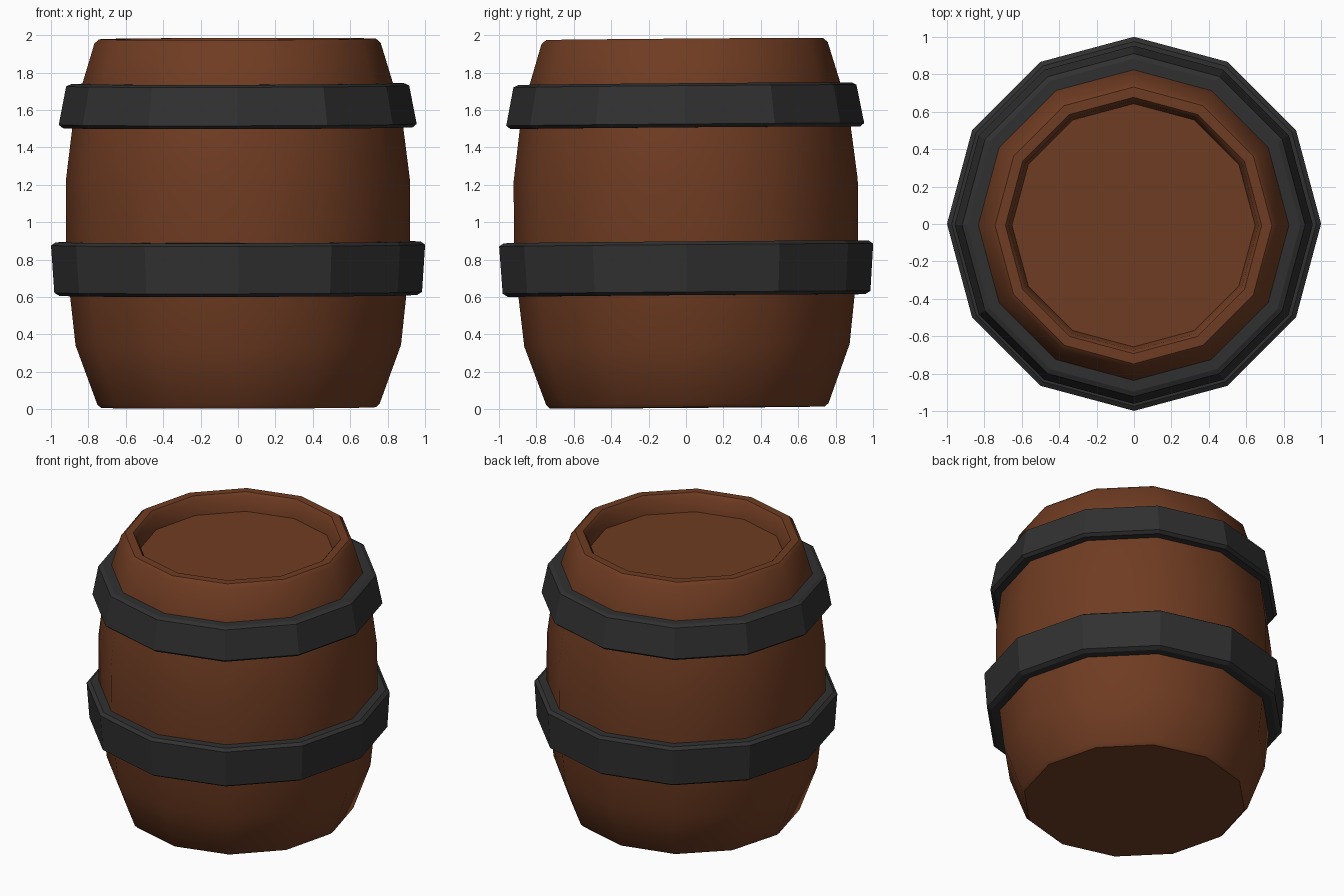
import bpy, bmesh
from math import cos, sin, pi, radians
from mathutils import Matrix, Vector

if "Cube" in bpy.data.objects:
    bpy.data.objects.remove(bpy.data.objects["Cube"])

SIDES = 12
# The whole barrel leans very slightly about its middle
LEAN = (Matrix.Translation((0, 0, 0.993)) @ Matrix.Rotation(radians(0.45), 4, 'X')
        @ Matrix.Rotation(radians(-0.15), 4, 'Y') @ Matrix.Translation((0, 0, -0.99)))


def material(name, color):
    mat = bpy.data.materials.new(name)
    mat.diffuse_color = (*color, 1)
    mat.use_nodes = True
    mat.node_tree.nodes["Principled BSDF"].inputs["Base Color"].default_value = mat.diffuse_color
    return mat


def lathe(name, profile, mat, closed=False, smooth_angle=None):
    """Turn an (r, z) profile into a 12-sided solid; open profiles get end caps."""
    bm = bmesh.new()
    rings = [[bm.verts.new(LEAN @ Vector((r * cos(2 * pi * i / SIDES), r * sin(2 * pi * i / SIDES), z)))
              for i in range(SIDES)] for r, z in profile]
    pairs = list(zip(rings, rings[1:]))
    if closed:
        pairs.append((rings[-1], rings[0]))
    else:
        bm.faces.new(rings[0][::-1])
        bm.faces.new(rings[-1])
    for a, b in pairs:
        for i in range(SIDES):
            j = (i + 1) % SIDES
            bm.faces.new((a[i], a[j], b[j], b[i]))
    bmesh.ops.recalc_face_normals(bm, faces=bm.faces)
    mesh = bpy.data.meshes.new(name)
    bm.to_mesh(mesh)
    bm.free()
    mesh.materials.append(mat)
    obj = bpy.data.objects.new(name, mesh)
    bpy.context.collection.objects.link(obj)
    if smooth_angle:
        bpy.context.view_layer.objects.active = obj
        obj.select_set(True)
        bpy.ops.object.shade_smooth_by_angle(angle=radians(smooth_angle))
        obj.select_set(False)
    return obj


wood = material("wood", (0.16, 0.045, 0.016))
iron = material("iron", (0.03, 0.03, 0.03))

# Bulging wooden body with a raised rim and recessed lid
lathe("barrel_body", [(0.735, 0.006), (0.755, 0.025), (0.87, 0.34), (0.92, 0.80), (0.92, 1.22),
                      (0.885, 1.50), (0.83, 1.74), (0.765, 1.955), (0.74, 1.977),
                      (0.685, 1.977), (0.667, 1.955), (0.65, 1.85)], wood, smooth_angle=35)

# Iron hoops, their inner faces buried in the wood
lathe("lower_hoop", [(0.88, 0.605), (0.955, 0.605), (0.983, 0.622), (1.0, 0.875),
                     (0.975, 0.892), (0.88, 0.892)], iron, closed=True)
lathe("upper_hoop", [(0.85, 1.502), (0.935, 1.502), (0.957, 1.52), (0.917, 1.725),
                     (0.89, 1.738), (0.80, 1.738)], iron, closed=True)
